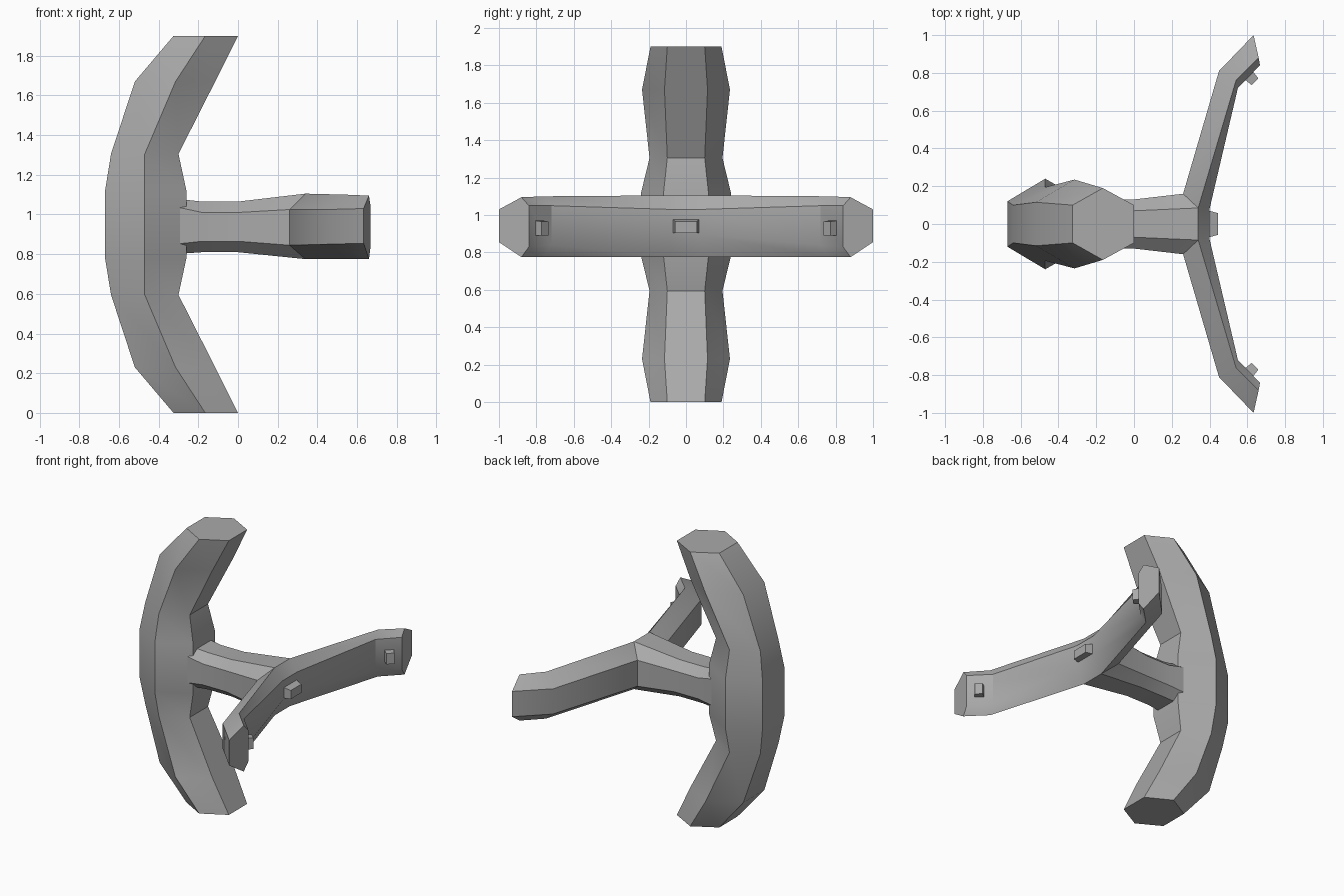
import bpy, bmesh, math
from mathutils import Vector

if "Cube" in bpy.data.objects:
    bpy.data.objects.remove(bpy.data.objects["Cube"])

MID = 0.95   # height of the arc's centre

grey = bpy.data.materials.new("mid grey")
grey.use_nodes = True
colour = (0.4, 0.4, 0.4, 1)
grey.diffuse_color = colour
grey.node_tree.nodes["Principled BSDF"].inputs["Base Color"].default_value = colour


def loft(name, rings):
    """Skin a closed body through rings with equal point counts."""
    bm = bmesh.new()
    rows = [[bm.verts.new(p) for p in ring] for ring in rings]
    n = len(rows[0])
    for a, b in zip(rows, rows[1:]):
        for i in range(n):
            j = (i + 1) % n
            bm.faces.new((a[i], a[j], b[j], b[i]))
    bm.faces.new(rows[0])
    bm.faces.new(rows[-1])
    bmesh.ops.recalc_face_normals(bm, faces=bm.faces)
    mesh = bpy.data.meshes.new(name)
    bm.to_mesh(mesh)
    bm.free()
    mesh.materials.append(grey)
    ob = bpy.data.objects.new(name, mesh)
    bpy.context.collection.objects.link(ob)
    bpy.ops.object.select_all(action='DESELECT')
    ob.select_set(True)
    bpy.context.view_layer.objects.active = ob
    bpy.ops.object.shade_smooth_by_angle(angle=math.radians(30))
    return ob


# Tall curved guard: height, outer x, ridge x, inner x, flat half width, ridge half width
half_arc = [
    (0.17, -0.67, -0.47, -0.26, 0.12, 0.24),
    (0.355, -0.64, -0.47, -0.30, 0.10, 0.195),
    (0.72, -0.52, -0.315, -0.115, 0.115, 0.235),
    (0.95, -0.325, -0.165, 0.0, 0.10, 0.19),
]
arc = [(-r[0],) + r[1:] for r in reversed(half_arc)] + half_arc
loft("curved_guard", [
    [(xo, f, MID + h), (xr, w, MID + h), (xi, f, MID + h),
     (xi, -f, MID + h), (xr, -w, MID + h), (xo, -f, MID + h)]
    for h, xo, xr, xi, f, w in arc])

# Eight sided stem: side x, top x, side half width, top half width, then heights
stem = [
    (-0.32, -0.32, 0.14, 0.08, 0.80, 0.85, 1.04, 1.08),
    (-0.18, -0.18, 0.13, 0.07, 0.81, 0.865, 1.01, 1.065),
    (0.0, 0.0, 0.13, 0.07, 0.81, 0.865, 1.01, 1.065),
    (0.26, 0.34, 0.16, 0.085, 0.775, 0.845, 1.025, 1.105),
]
loft("stem", [
    [(xt, t, z3), (xs, s, z2), (xs, s, z1), (xt, t, z0),
     (xt, -t, z0), (xs, -s, z1), (xs, -s, z2), (xt, -t, z3)]
    for xs, xt, s, t, z0, z1, z2, z3 in stem])

# Swept crossbar: each station is (x, y, low z, high z) for outer, ridge, inner
half_bar = [
    ((0.26, 0.16, 0.845, 1.025), (0.34, 0.085, 0.775, 1.105), (0.40, 0.08, 0.895, 1.03)),
    ((0.45, 0.81, 0.85, 1.025), (0.54, 0.76, 0.775, 1.10), (0.55, 0.72, 0.84, 1.05)),
    ((0.633, 1.0, 0.855, 1.03), (0.66, 0.88, 0.775, 1.095), (0.667, 0.84, 0.83, 1.05)),
]


def bar_ring(station, side):
    top = [(x, side * y, hi) for x, y, lo, hi in station]
    low = [(x, side * y, lo) for x, y, lo, hi in reversed(station)]
    return top + low


loft("crossbar", [bar_ring(s, -1) for s in reversed(half_bar)]
     + [bar_ring(s, 1) for s in half_bar])


def peg(name, base, direction, length, width, low, high, flare):
    """Small block sticking out of a face, its root wider and taller than its tip."""
    out = Vector(direction).normalized()
    across = Vector((-out.y, out.x, 0))
    rings = []
    for dist, grow in ((-0.03, flare), (length, 0)):
        c = Vector(base) + out * dist
        half = width / 2 + grow
        rings.append([c + across * half + Vector((0, 0, low)),
                      c - across * half + Vector((0, 0, low)),
                      c - across * half + Vector((0, 0, high + grow)),
                      c + across * half + Vector((0, 0, high + grow))])
    loft(name, rings)


# Pegs on the inner faces
peg("centre_peg", (0.40, 0, 0), (1, 0, 0), 0.045, 0.115, 0.905, 0.965, 0.02)
for label, side in (("left", 1), ("right", -1)):
    peg(label + "_peg", (0.612, side * 0.782, 0), (1, -side, 0),
        0.04, 0.05, 0.89, 0.965, 0.008)
